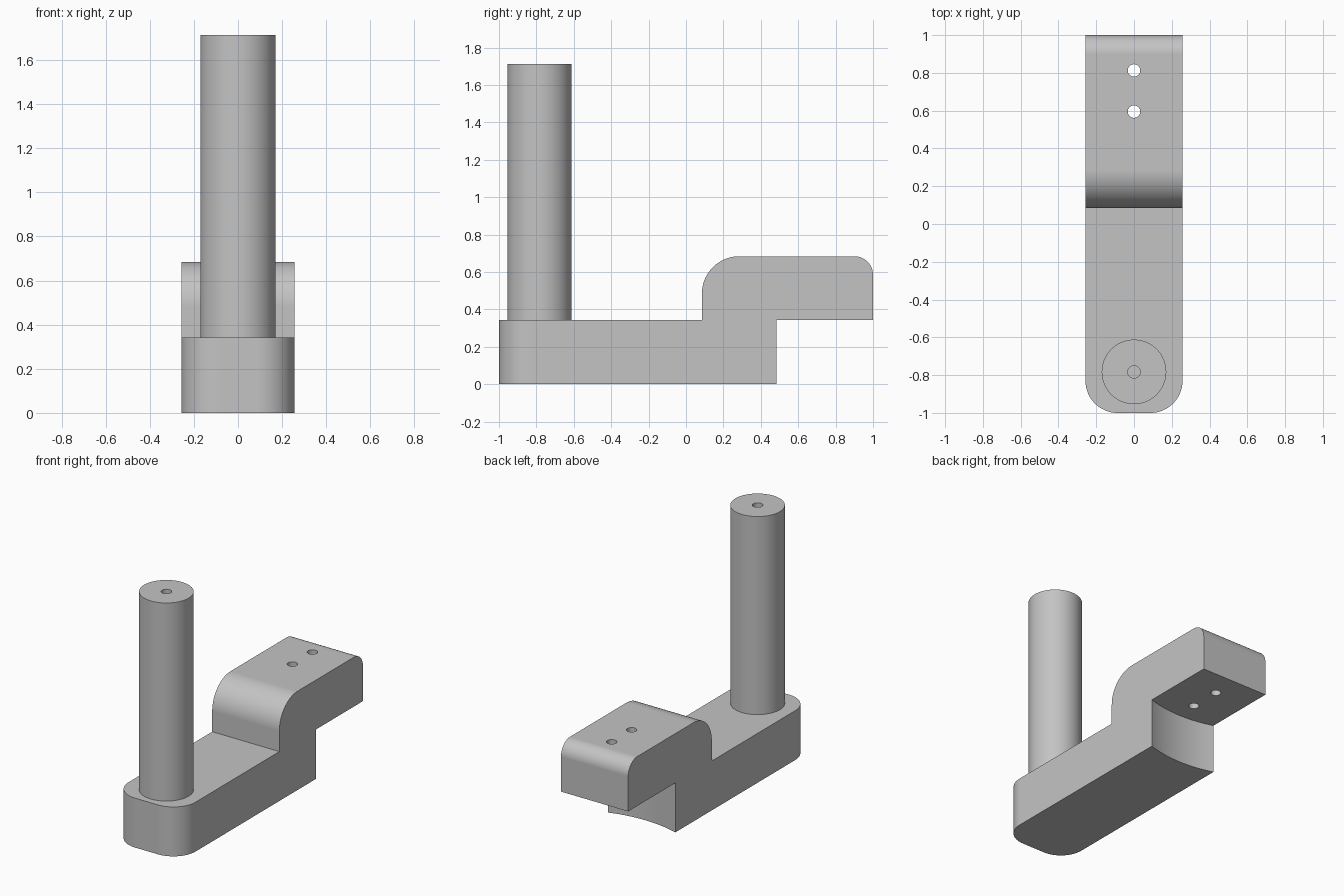
import bpy, bmesh, math
from mathutils import Vector

if "Cube" in bpy.data.objects:
    bpy.data.objects.remove(bpy.data.objects["Cube"])

HALF_W, STEP_Z, TOP_Z = 0.257, 0.342, 0.684
POST_Y, POST_R, POST_TOP = -0.783, 0.171, 1.713
HOLE_R = 0.033

grey = bpy.data.materials.new("plain grey")
grey.use_nodes = True
grey.diffuse_color = (0.55, 0.55, 0.55, 1)
grey.node_tree.nodes["Principled BSDF"].inputs["Base Color"].default_value = grey.diffuse_color


def arc(cx, cy, r, start, end, n=16):
    angles = [math.radians(start + (end - start) * i / n) for i in range(n + 1)]
    return [(cx + r * math.cos(a), cy + r * math.sin(a)) for a in angles]


def prism(name, points, offset, place):
    """Extrude a 2D outline; place maps each outline point to 3D."""
    bm = bmesh.new()
    face = bm.faces.new([bm.verts.new(place(p)) for p in points])
    extruded = bmesh.ops.extrude_face_region(bm, geom=[face])["geom"]
    moved = [v for v in extruded if isinstance(v, bmesh.types.BMVert)]
    bmesh.ops.translate(bm, verts=moved, vec=Vector(offset))
    bmesh.ops.recalc_face_normals(bm, faces=bm.faces)
    return finish(name, bm)


def finish(name, bm):
    mesh = bpy.data.meshes.new(name)
    bm.to_mesh(mesh)
    bm.free()
    mesh.materials.append(grey)
    obj = bpy.data.objects.new(name, mesh)
    bpy.context.collection.objects.link(obj)
    return obj


def upright(name, y, r, z0, z1, n=64):
    outline = arc(0, y, r, 0, 360, n)[:-1]
    return prism(name, outline, (0, 0, z1 - z0), lambda p: (p[0], p[1], z0))


def activate(obj):
    bpy.ops.object.select_all(action="DESELECT")
    obj.select_set(True)
    bpy.context.view_layer.objects.active = obj


def cut(obj, cutter, operation="DIFFERENCE"):
    cutter.hide_render = True
    activate(obj)
    mod = obj.modifiers.new("cut", "BOOLEAN")
    mod.operation, mod.solver, mod.object = operation, "EXACT", cutter
    bpy.ops.object.modifier_apply(modifier=mod.name)
    bpy.data.objects.remove(cutter)


# Stepped body: side outline with rounded shoulder and rounded back edge
side = [(-1, 0), (1, 0)]
side += arc(0.9, TOP_Z - 0.1, 0.1, 0, 90)
side += arc(0.285, TOP_Z - 0.2, 0.2, 90, 180, 24)
side += [(0.085, STEP_Z), (-1, STEP_Z)]
body = prism("stepped_arm", side, (2 * HALF_W, 0, 0), lambda p: (-HALF_W, p[0], p[1]))

# Rounded vertical corners at the front
bm = bmesh.new()
bm.from_mesh(body.data)
corners = [e for e in bm.edges if all(v.co.y < -0.99 for v in e.verts)
           and abs(e.verts[0].co.x - e.verts[1].co.x) < 0.01]
bmesh.ops.bevel(bm, geom=corners, offset=0.17, segments=16, profile=0.5, affect="EDGES")
bm.to_mesh(body.data)
bm.free()

# Undercut below the back block, leaving a shallow concave wall
sag = 0.04
radius = (HALF_W ** 2 + sag ** 2) / (2 * sag)
spread = math.degrees(math.asin(0.3 / radius))
undercut = arc(0, 0.484 - sag + radius, radius, 270 - spread, 270 + spread, 24)
undercut += [(0.3, 1.2), (-0.3, 1.2)]
cut(body, prism("undercut", undercut, (0, 0, STEP_Z + 0.1), lambda p: (p[0], p[1], -0.1)))

# Two through holes in the back block
for y in (0.595, 0.813):
    cut(body, upright("hole", y, HOLE_R, 0.2, 0.9, 32))

# Post with a blind hole in its top
post = upright("post", POST_Y, POST_R, STEP_Z - 0.02, POST_TOP)
cut(post, upright("hole", POST_Y, HOLE_R, POST_TOP - 0.5, POST_TOP + 0.1, 32))

# Join post and arm into one solid, then smooth the curved faces
cut(body, post, "UNION")
body.name = "arm_with_post"
activate(body)
bpy.ops.object.shade_smooth_by_angle(angle=math.radians(30))
weighted = body.modifiers.new("even shading", "WEIGHTED_NORMAL")
weighted.keep_sharp = True
